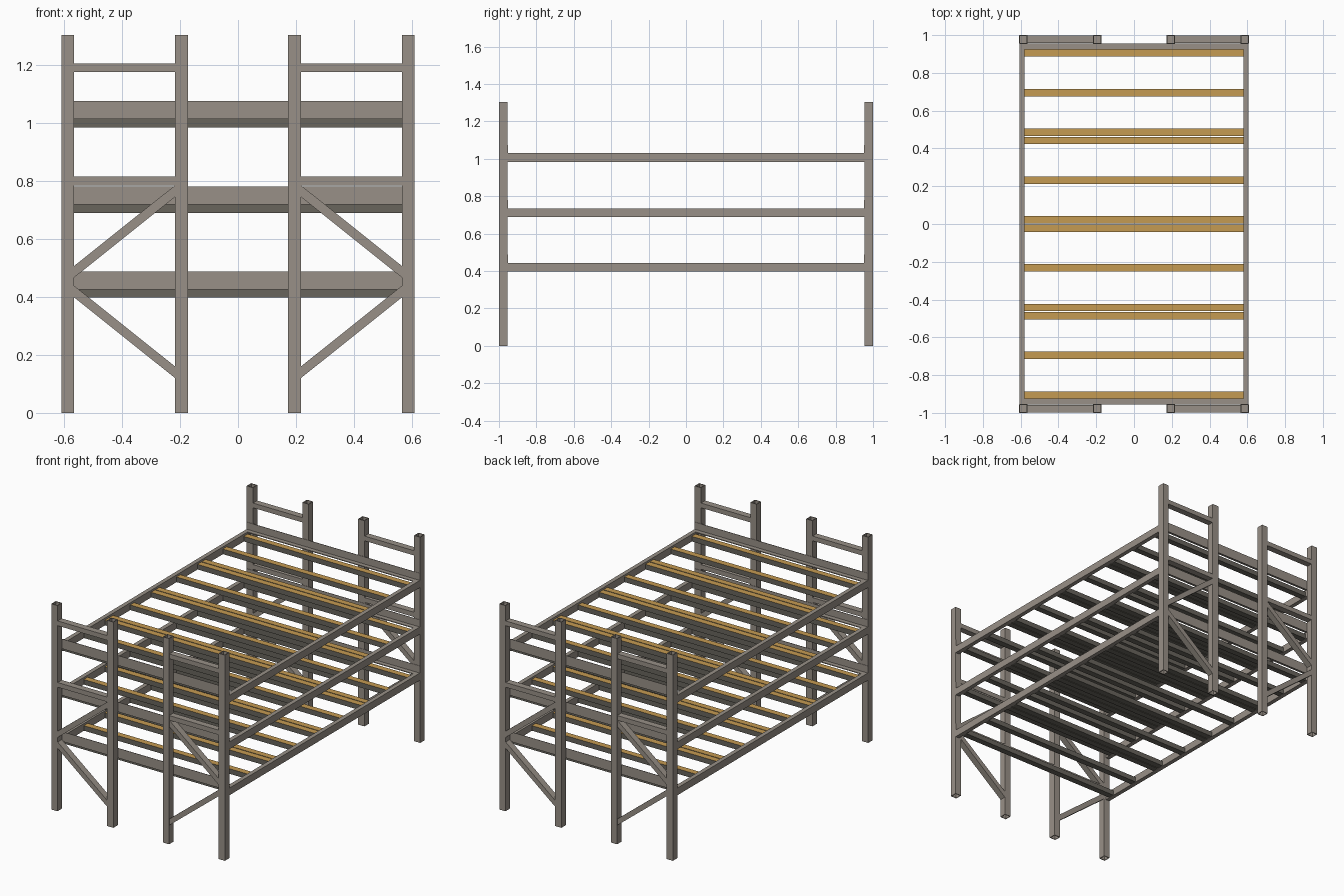
import bpy, bmesh

if "Cube" in bpy.data.objects:
    bpy.data.objects.remove(bpy.data.objects["Cube"])

def material(name, rgb):
    m = bpy.data.materials.new(name)
    m.diffuse_color = (*rgb, 1)
    m.use_nodes = True
    m.node_tree.nodes["Principled BSDF"].inputs["Base Color"].default_value = m.diffuse_color
    return m

STEEL = material("warm grey steel", (0.315, 0.28, 0.242))
DARK = material("dark grey steel", (0.138, 0.128, 0.108))
WOOD = material("golden wood", (0.56, 0.325, 0.085))

def mesh_object(name, verts, faces, *mats):
    me = bpy.data.meshes.new(name)
    me.from_pydata(verts, [], faces)
    for m in mats:
        me.materials.append(m)
    bm = bmesh.new()
    bm.from_mesh(me)
    bmesh.ops.recalc_face_normals(bm, faces=bm.faces)
    bm.to_mesh(me)
    bm.free()
    ob = bpy.data.objects.new(name, me)
    bpy.context.collection.objects.link(ob)
    return ob

HEX = [(0, 1, 3, 2), (4, 6, 7, 5), (0, 4, 5, 1), (2, 3, 7, 6), (0, 2, 6, 4), (1, 5, 7, 3)]

def box(name, x, y, z, *mats):
    v = [(a, b, c) for a in sorted(x) for b in sorted(y) for c in sorted(z)]
    return mesh_object(name, v, HEX, *mats)

def tube(name, x, y, z, wall):
    """Open-ended square tube standing upright."""
    (x0, x1), (y0, y1) = sorted(x), sorted(y)
    v = []
    for h in z:
        for w in (0, wall):
            v += [(x0 + w, y0 + w, h), (x1 - w, y0 + w, h), (x1 - w, y1 - w, h), (x0 + w, y1 - w, h)]
    f = []
    for i in range(4):
        j = (i + 1) % 4
        f += [(i, j, 8 + j, 8 + i), (4 + i, 4 + j, 12 + j, 12 + i),
              (i, j, 4 + j, 4 + i), (8 + i, 8 + j, 12 + j, 12 + i)]
    return mesh_object(name, v, f, STEEL)

def brace(name, xa, za, xb, zb, h, y):
    """Diagonal bar with vertically cut ends."""
    v = [(x, yy, z + d) for x, z in ((xa, za), (xb, zb)) for yy in sorted(y) for d in (-h, h)]
    return mesh_object(name, v, HEX, STEEL)

TIERS = (1.03, 0.735, 0.443)

# End ladders: posts, short rails running through them, and diagonal braces
for ey in (-1, 1):
    for sx in (-1, 1):
        y_post = (ey * 0.955, ey)
        tube("outer_post", (sx * 0.565, sx * 0.608), y_post, (0, 1.303), 0.004)
        tube("inner_post", (sx * 0.173, sx * 0.217), y_post, (0, 1.303), 0.004)
        y_bar = (ey * 0.957, ey * 0.998)
        for z in (1.19, 0.80):
            box("end_rail", (sx * 0.176, sx * 0.605), y_bar, (z - 0.015, z + 0.015), STEEL)
        brace("upper_brace", sx * 0.565, 0.487, sx * 0.217, 0.765, 0.02, y_bar)
        brace("lower_brace", sx * 0.565, 0.418, sx * 0.217, 0.14, 0.02, y_bar)

# Bed tiers
for t in TIERS:
    for s in (-1, 1):
        box("side_rail", (s * 0.58, s * 0.607), (-0.955, 0.955), (t - 0.046, t), STEEL)
        # angle iron across each end
        box("end_angle_upright", (-0.607, 0.607), (s * 0.953, s * 0.9555), (t - 0.017, t + 0.045), STEEL)
        box("end_angle_flange", (-0.58, 0.58), (s * 0.925, s * 0.953), (t - 0.005, t), STEEL)
    # four panels of three slats, golden on top
    for panel in range(4):
        for k in (-1, 0, 1):
            y = -0.6955 + panel * 0.4637 + k * 0.21
            ob = box("slat", (-0.58, 0.58), (y - 0.0195, y + 0.0195), (t - 0.045, t - 0.013), DARK, WOOD)
            for p in ob.data.polygons:
                p.material_index = 1 if p.normal.z > 0.5 else 0
